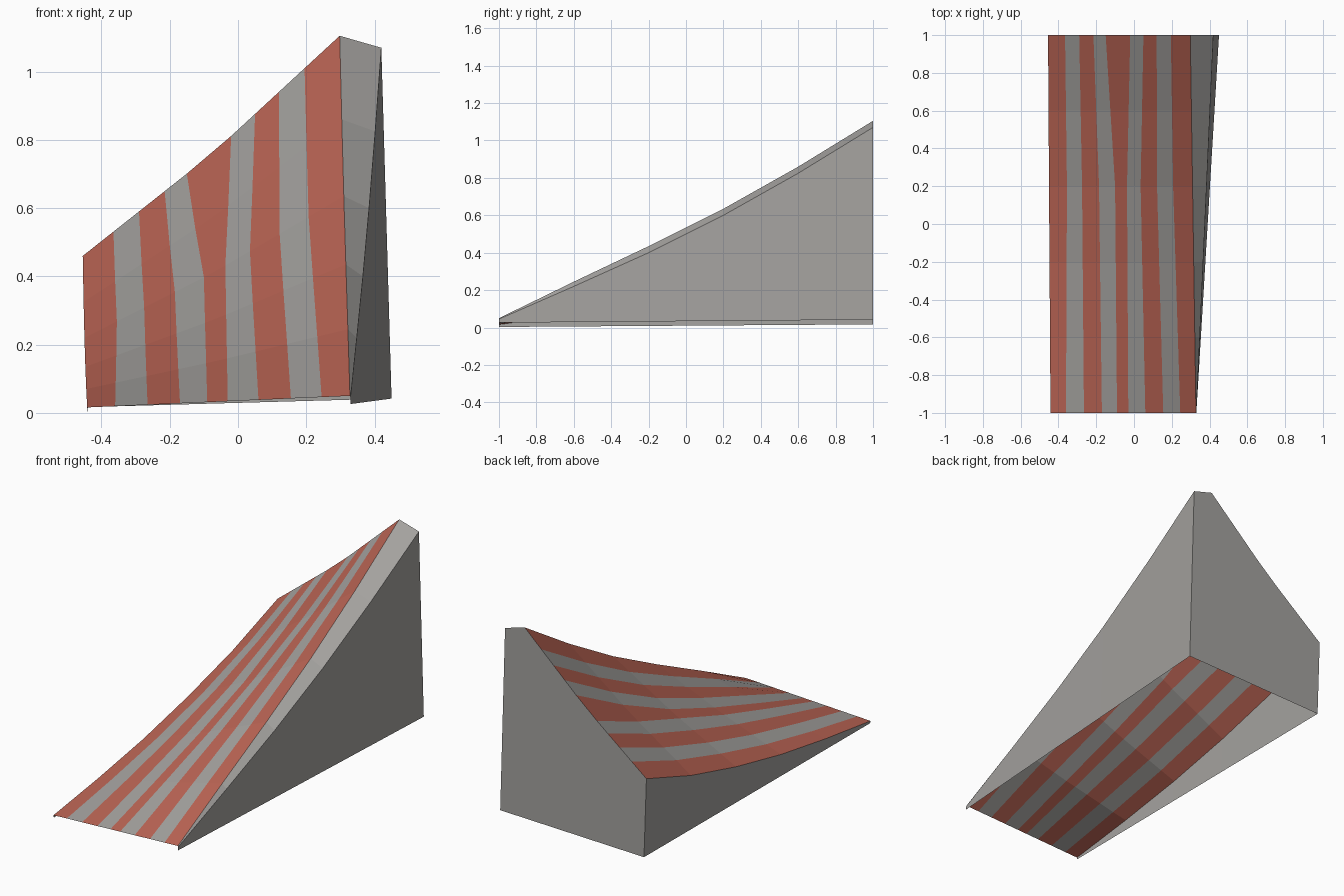
import bpy

if "Cube" in bpy.data.objects:
    bpy.data.objects.remove(bpy.data.objects["Cube"])

def material(name, rgb):
    m = bpy.data.materials.new(name)
    m.diffuse_color = (*rgb, 1)
    m.use_nodes = True
    m.node_tree.nodes["Principled BSDF"].inputs["Base Color"].default_value = m.diffuse_color
    return m

GREY = material("concrete grey", (0.37, 0.36, 0.345))
RED = material("stripe red", (0.50, 0.13, 0.09))

# Ramp profiles, one value per row from front to back
ROWS = [-1, -0.6, -0.2, 0.2, 0.6, 1]
LEFT_Z = [0.016, 0.07, 0.135, 0.22, 0.325, 0.46]
RIDGE_Z = [0.05, 0.245, 0.435, 0.635, 0.86, 1.105]
SHOULDER_Z = [0.045, 0.22, 0.40, 0.60, 0.825, 1.07]

# Stripe boundaries across the deck at the front, just past the middle, and the back
FRONT = [-0.442, -0.36, -0.265, -0.17, -0.09, -0.03, 0.06, 0.155, 0.245, 0.328]
MIDDLE = [-0.45, -0.355, -0.275, -0.185, -0.10, -0.037, 0.035, 0.122, 0.207, 0.31]
BACK = [-0.455, -0.365, -0.29, -0.215, -0.15, -0.02, 0.05, 0.12, 0.195, 0.298]

def lerp(a, b, t):
    return a + (b - a) * t

def build(name, verts, faces, mats):
    me = bpy.data.meshes.new(name)
    me.from_pydata(verts, [], faces)
    for m in mats:
        me.materials.append(m)
    ob = bpy.data.objects.new(name, me)
    bpy.context.collection.objects.link(ob)
    return ob

def loft(name, lines, mats):
    """Join lines of points, each running front to back, into strips."""
    n = len(lines[0])
    verts = [p for line in lines for p in line]
    faces = [(c * n + r, (c + 1) * n + r, (c + 1) * n + r + 1, c * n + r + 1)
             for c in range(len(lines) - 1) for r in range(n - 1)]
    return build(name, verts, faces, mats)

def deck_line(c):
    line = []
    for r, y in enumerate(ROWS):
        def x_at(i):
            if y < 0.2:
                return lerp(FRONT[i], MIDDLE[i], (y + 1) / 1.2)
            return lerp(MIDDLE[i], BACK[i], (y - 0.2) / 0.8)
        x, xl = x_at(c), x_at(0)
        t = (x - xl) / (x_at(9) - xl)
        sag = 0.025 * (r / 5) * (1 - abs(2 * t - 1))
        line.append((x, y, lerp(LEFT_Z[r], RIDGE_Z[r], t) - sag))
    return line

def straight_line(front, back):
    return [tuple(lerp(a, b, (y + 1) / 2) for a, b in zip(front, back)) for y in ROWS]

# Striped sloping deck, a single open sheet
deck_lines = [deck_line(c) for c in range(10)]
deck = loft("striped_deck", deck_lines, [RED, GREY])
for p in deck.data.polygons:
    p.material_index = (p.index // (len(ROWS) - 1)) % 2

# Narrow shoulder beside the ridge, widening towards the back
shoulder = [(lerp(0.33, 0.42, (y + 1) / 2), y, z) for y, z in zip(ROWS, SHOULDER_Z)]
loft("shoulder", [deck_lines[-1], shoulder], [GREY])

# Side walls, open underneath and at the front
right_base = straight_line((0.33, -1, 0.026), (0.45, 1, 0.042))
left_base = straight_line((-0.44, -1, 0.003), (-0.44, 1, 0.017))
loft("right_wall", [shoulder, right_base], [GREY])
loft("left_wall", [left_base, deck_lines[0]], [GREY])

# Back wall under the deck edge
outline = [left_base[-1], right_base[-1], shoulder[-1]]
outline += [line[-1] for line in reversed(deck_lines)]
build("back_wall", outline, [tuple(reversed(range(len(outline))))], [GREY])
bpy.context.view_layer.update()
